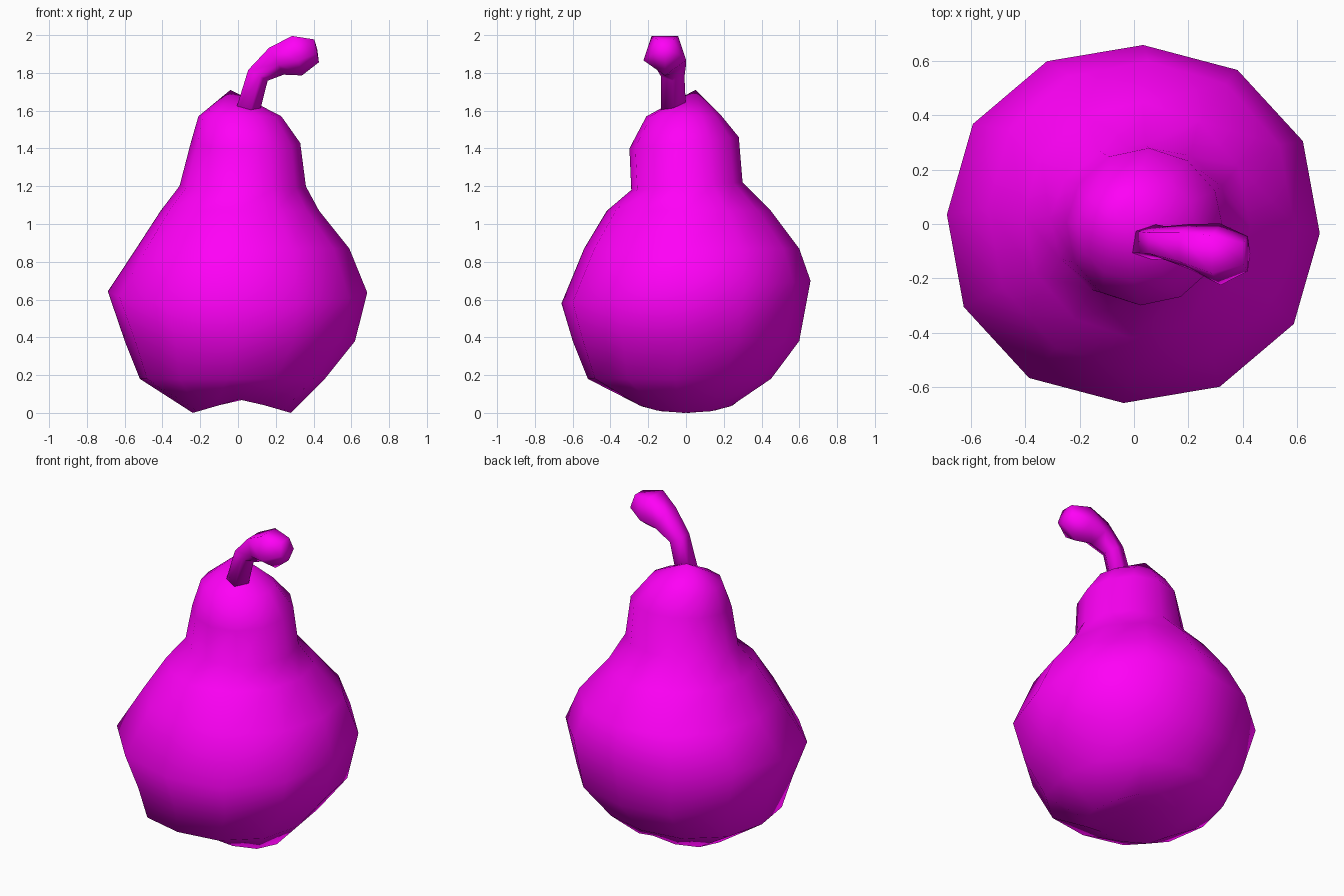
import bpy
import bmesh
from math import cos, sin, tau, radians
from mathutils import Vector

if "Cube" in bpy.data.objects:
    bpy.data.objects.remove(bpy.data.objects["Cube"])

magenta = bpy.data.materials.new("magenta")
magenta.diffuse_color = (1.0, 0.0, 0.93, 1)
magenta.use_nodes = True
magenta.node_tree.nodes["Principled BSDF"].inputs["Base Color"].default_value = magenta.diffuse_color


def loft(name, rings, start, end):
    """Skin a list of equal-sized point rings, closing both ends with a fan."""
    bm = bmesh.new()
    loops = [[bm.verts.new(p) for p in ring] for ring in rings]
    n = len(loops[0])
    for a, b in zip(loops, loops[1:]):
        for i in range(n):
            j = (i + 1) % n
            bm.faces.new((a[i], a[j], b[j], b[i]))
    for pole, ring in ((start, loops[0]), (end, loops[-1])):
        tip = bm.verts.new(pole)
        for i in range(n):
            bm.faces.new((ring[i], ring[(i + 1) % n], tip))
    bmesh.ops.recalc_face_normals(bm, faces=bm.faces)
    mesh = bpy.data.meshes.new(name)
    bm.to_mesh(mesh)
    bm.free()
    mesh.materials.append(magenta)
    mesh.shade_smooth()
    obj = bpy.data.objects.new(name, mesh)
    bpy.context.collection.objects.link(obj)
    return obj


# Fruit body: z, x min, x max, y min, y max, tilt towards +y, diagonal bulge
profile = [
    (0.00, -0.24, 0.28, -0.28, 0.28, 0, 0),
    (0.18, -0.52, 0.46, -0.52, 0.45, 0, 0.05),
    (0.38, -0.60, 0.62, -0.60, 0.60, 0, 0.03),
    (0.64, -0.69, 0.685, -0.66, 0.66, 0.06, 0.03),
    (0.87, -0.54, 0.59, -0.54, 0.60, 0, 0.02),
    (1.07, -0.41, 0.43, -0.42, 0.45, 0, 0),
    (1.20, -0.31, 0.36, -0.29, 0.30, 0.02, 0),
    (1.43, -0.25, 0.33, -0.30, 0.28, 0.03, 0),
    (1.57, -0.21, 0.23, -0.21, 0.19, 0, 0),
]
body_rings = []
for z, x0, x1, y0, y1, tilt, bulge in profile:
    ring = []
    for i in range(12):
        a = tau * i / 12 - radians(3)
        k = 0.5 * (1 + bulge * sin(2 * a) ** 2)
        saddle = 0.075 * (1 - abs(cos(a))) if z == 0 else 0  # notched underside
        ring.append(((x0 + x1) / 2 + (x1 - x0) * k * cos(a),
                     (y0 + y1) / 2 + (y1 - y0) * k * sin(a),
                     z + saddle + tilt * sin(a)))
    body_rings.append(ring)
loft("pear_body", body_rings, (0.02, 0, 0.10), (-0.04, 0.05, 1.71))

# Curved five-sided stem: centre, radius
path = [
    ((0.04, -0.065, 1.58), 0.07),
    ((0.10, -0.07, 1.79), 0.065),
    ((0.20, -0.085, 1.87), 0.09),
    ((0.31, -0.112, 1.902), 0.119),
    ((0.415, -0.11, 1.923), 0.068),
]
points = [Vector(p) for p, r in path]
stem_rings = []
for i, (p, r) in enumerate(path):
    along = points[min(i + 1, len(points) - 1)] - points[max(i - 1, 0)]
    along.y = 0
    along.normalize()
    side = Vector((0, 1, 0))
    under = side.cross(along)
    if under.x < 0 or under.z > 0:
        under.negate()
    stem_rings.append([points[i] + r * (cos(tau * k / 5) * under + sin(tau * k / 5) * side)
                       for k in range(5)])
loft("pear_stem", stem_rings, points[0], points[-1] + Vector((0.005, 0, 0)))
